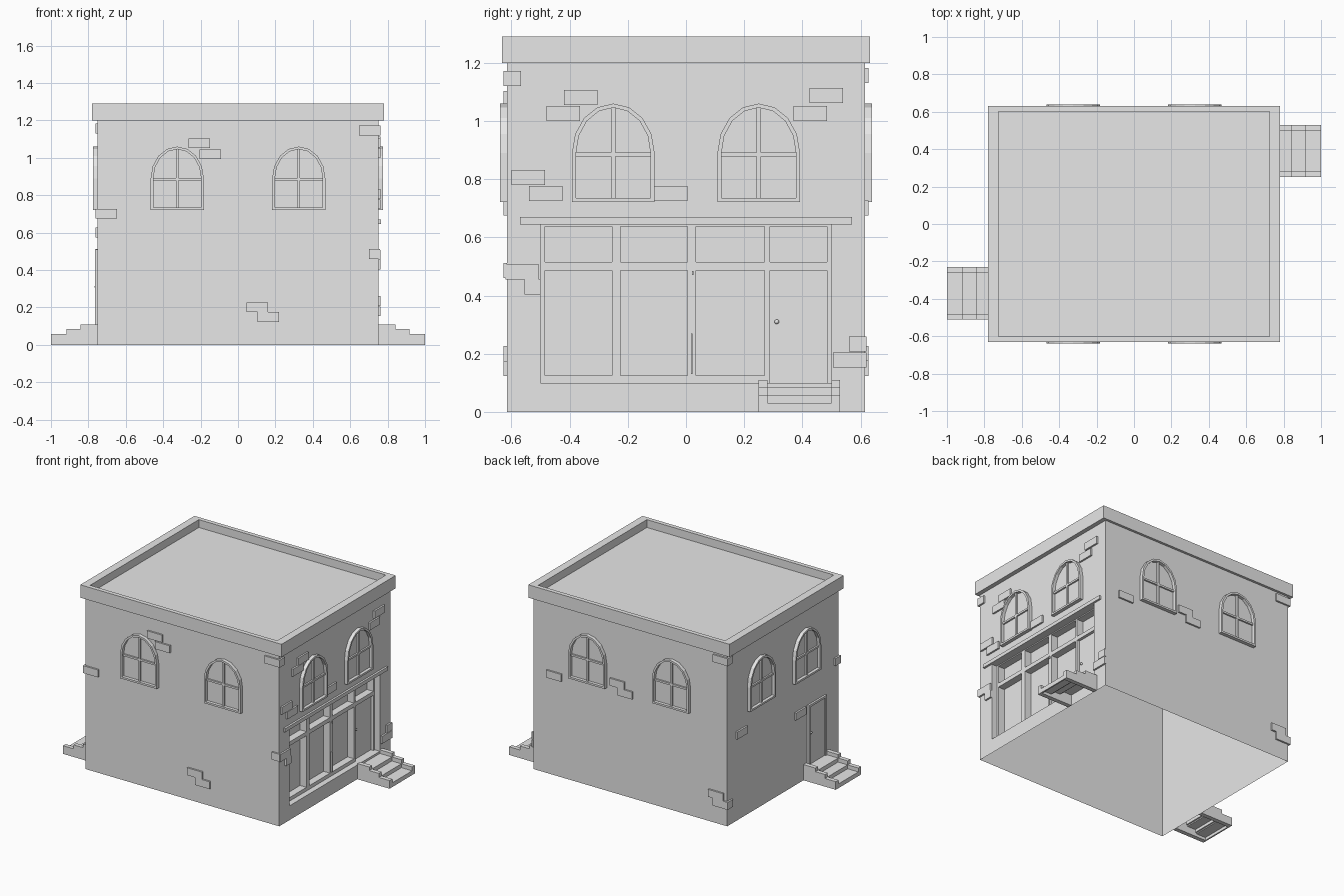
import bpy, bmesh, math
from mathutils import Matrix, Vector

old = bpy.data.objects.get("Cube")
if old:
    bpy.data.objects.remove(old, do_unlink=True)

plaster = bpy.data.materials.new("light_grey_plaster")
plaster.use_nodes = True
GREY = (0.8, 0.8, 0.8, 1)
plaster.diffuse_color = GREY
plaster.node_tree.nodes["Principled BSDF"].inputs["Base Color"].default_value = GREY

HX, HY = 0.75, 0.615          # half size of the walls
# wall name -> (turn about z, distance of the wall from the centre)
WALLS = {"front": (0, HY), "right": (90, HX), "back": (180, HY), "left": (270, HX)}


def finish(bm, name, wall=None):
    """Turn a bmesh into an object; wall meshes use (along, -outward, up)."""
    if wall:
        turn, dist = WALLS[wall]
        m = Matrix.Rotation(math.radians(turn), 4, "Z") @ Matrix.Translation((0, -dist, 0))
        bmesh.ops.transform(bm, matrix=m, verts=bm.verts)
    bmesh.ops.recalc_face_normals(bm, faces=bm.faces)
    mesh = bpy.data.meshes.new(name)
    bm.to_mesh(mesh)
    bm.free()
    mesh.materials.append(plaster)
    ob = bpy.data.objects.new(name, mesh)
    bpy.context.collection.objects.link(ob)
    return ob


def add_box(bm, u0, u1, z0, z1, n0, n1):
    size = Vector((u1 - u0, n1 - n0, z1 - z0))
    mid = Vector(((u0 + u1) / 2, -(n0 + n1) / 2, (z0 + z1) / 2))
    bmesh.ops.create_cube(bm, size=1, matrix=Matrix.Translation(mid) @ Matrix.Diagonal(size).to_4x4())


def boxes(name, wall, specs):
    bm = bmesh.new()
    for s in specs:
        add_box(bm, *s)
    return finish(bm, name, wall)


def bridge(bm, a, b):
    for i in range(len(a)):
        j = (i + 1) % len(a)
        bm.faces.new((a[i], a[j], b[j], b[i]))


# Walls, parapet and sunken roof as one shell, open below
bm = bmesh.new()
rings = []
for x, y, z in [(HX, HY, 0), (HX, HY, 1.2), (0.78, 0.632, 1.2), (0.78, 0.632, 1.29),
                (0.725, 0.602, 1.29), (0.725, 0.602, 1.235)]:
    rings.append([bm.verts.new((sx * x, sy * y, z)) for sx, sy in ((-1, -1), (1, -1), (1, 1), (-1, 1))])
for a, b in zip(rings, rings[1:]):
    bridge(bm, a, b)
bm.faces.new(rings[-1])

# Shopfront recess cut into the right wall
SHOP_Y, SHOP_LOW, SHOP_TOP, DEPTH = 0.5, 0.1, 0.645, 0.09


def on_right(f):
    return all(abs(v.co.x - HX) < 1e-4 for v in f.verts)


for co, no in [((0, -SHOP_Y, 0), (0, 1, 0)), ((0, SHOP_Y, 0), (0, 1, 0)),
               ((0, 0, SHOP_LOW), (0, 0, 1)), ((0, 0, SHOP_TOP), (0, 0, 1))]:
    faces = [f for f in bm.faces if on_right(f)]
    geom = faces + list({e for f in faces for e in f.edges}) + list({v for f in faces for v in f.verts})
    bmesh.ops.bisect_plane(bm, geom=geom, plane_co=co, plane_no=no)
hole = None
for f in bm.faces:
    c = f.calc_center_median()
    if on_right(f) and abs(c.y) < SHOP_Y and SHOP_LOW < c.z < SHOP_TOP:
        hole = f
rim = list(hole.verts)
bm.faces.remove(hole)
inner = [bm.verts.new(v.co - Vector((DEPTH, 0, 0))) for v in rim]
bridge(bm, rim, inner)
bm.faces.new(inner)
finish(bm, "building_shell")

# Shopfront frame, door and ledge
F0, F1 = -DEPTH, -0.04
frame = [(a, b, SHOP_LOW, SHOP_TOP, F0, F1) for a, b in
         [(-0.5, -0.485), (-0.255, -0.225), (0.005, 0.035), (0.27, 0.288), (0.485, 0.5)]]
frame += [(-0.5, 0.27, SHOP_LOW, 0.125, F0, F1), (-0.5, 0.5, 0.487, 0.515, F0, F1),
          (-0.5, 0.5, 0.638, SHOP_TOP, F0, F1)]
boxes("shopfront_frame", "right", frame)
boxes("shop_door", "right", [(0.288, 0.485, SHOP_LOW, 0.487, F0, -0.06)])
boxes("shop_window_handles", "right", [(0.017, 0.023, 0.13, 0.27, F1, F1 + 0.01),
                                       (0.02, 0.026, 0.47, 0.485, F1, F1 + 0.01)])
boxes("shopfront_ledge", "right", [(-0.57, 0.57, SHOP_TOP, 0.67, 0, 0.014)])

# Plain side door with its surround
D0, D1, DT = 0.27, 0.47, 0.51
boxes("side_door_frame", "left", [(D0, D0 + 0.015, 0.09, DT, 0, 0.014), (D1 - 0.015, D1, 0.09, DT, 0, 0.014),
                                  (D0, D1, DT - 0.015, DT, 0, 0.014)])
boxes("side_door", "left", [(D0 + 0.015, D1 - 0.015, 0.09, DT - 0.015, 0, 0.004)])

# Round door knobs
for wall, u, z, n in [("right", 0.312, 0.31, -0.055), ("left", 0.3, 0.31, 0.01)]:
    bm = bmesh.new()
    bmesh.ops.create_icosphere(bm, subdivisions=2, radius=0.008, matrix=Matrix.Translation((u, -n, z)))
    knob = finish(bm, wall + "_door_knob", wall)
    for p in knob.data.polygons:
        p.use_smooth = True


# Arched windows: raised frame, glazing bars and pane
def arch(half, low, spring, top, n):
    pts = [(half, low), (-half, low)]
    for i in range(9):
        t = math.pi * (1 - i / 8)
        pts.append((half * math.cos(t), spring + (top - spring) * math.sin(t)))
    return [Vector((u, -n, z)) for u, z in pts]


def window(wall, u, number):
    bm = bmesh.new()
    loops = [arch(0.142, 0.722, 0.89, 1.06, 0), arch(0.142, 0.722, 0.89, 1.06, 0.025),
             arch(0.128, 0.735, 0.89, 1.046, 0.025), arch(0.128, 0.735, 0.89, 1.046, 0.003)]
    loops = [[bm.verts.new(p + Vector((u, 0, 0))) for p in loop] for loop in loops]
    for a, b in zip(loops, loops[1:]):
        bridge(bm, a, b)
    bm.faces.new(loops[-1])
    add_box(bm, u - 0.007, u + 0.007, 0.735, 1.046, 0.002, 0.015)
    add_box(bm, u - 0.128, u + 0.128, 0.878, 0.891, 0.002, 0.014)
    finish(bm, f"{wall}_arched_window_{number}", wall)


for wall in WALLS:
    offset = 0.325 if wall in ("front", "back") else 0.25
    window(wall, -offset, 1)
    window(wall, offset, 2)

# Exposed bricks: (start along the wall, bottom[, length])
W, H, OUT, C = 0.115, 0.052, 0.013, 0.06
BRICKS = {
    "front": [(-0.265, 1.052), (-0.205, 0.993), (0.646, 1.12), (-0.762, 0.675), (0.7, 0.46, C),
              (0.045, 0.175), (0.105, 0.123)],
    "right": [(-0.628, 1.12, C), (-0.42, 1.055), (-0.48, 1.0), (-0.6, 0.78), (-0.54, 0.725),
              (-0.11, 0.725), (-0.62, 0.455), (-0.555, 0.403, 0.055), (0.425, 1.062), (0.37, 1.0),
              (0.56, 0.208, C), (0.505, 0.153)],
    "back": [(-0.645, 0.675), (-0.155, 0.75), (-0.095, 0.698), (0.646, 1.13), (0.61, 0.175), (0.646, 0.123)],
    "left": [(-0.628, 1.13, C), (-0.628, 0.123, C), (-0.52, 0.575), (0.13, 0.46), (0.568, 0.675, C)],
}
for wall, rows in BRICKS.items():
    specs = []
    for u, z, *length in rows:
        w = length[0] if length else W
        specs.append((u, u + w, z, z + H, 0.001, OUT))
    boxes(wall + "_bricks", wall, specs)

# Door steps: stepped cheeks with lower treads between, hollow below
ENDS, TOPS = [0, 0.093, 0.167, 0.25], [0.11, 0.085, 0.057, 0.03]
for wall, a, b in [("right", 0.25, 0.53), ("left", 0.23, 0.51)]:
    specs = []
    for i in range(3):
        n0, n1 = ENDS[i], ENDS[i + 1]
        specs.append((a, a + 0.03, 0, TOPS[i], n0, n1))
        specs.append((b - 0.03, b, 0, TOPS[i], n0, n1))
        specs.append((a + 0.03, b - 0.03, TOPS[i + 1] - 0.01, TOPS[i + 1], n0, n1))
        specs.append((a + 0.03, b - 0.03, max(0, TOPS[i + 1] - 0.03), TOPS[i + 1] - 0.01, n1 - 0.01, n1))
    boxes(wall + "_door_steps", wall, specs)
